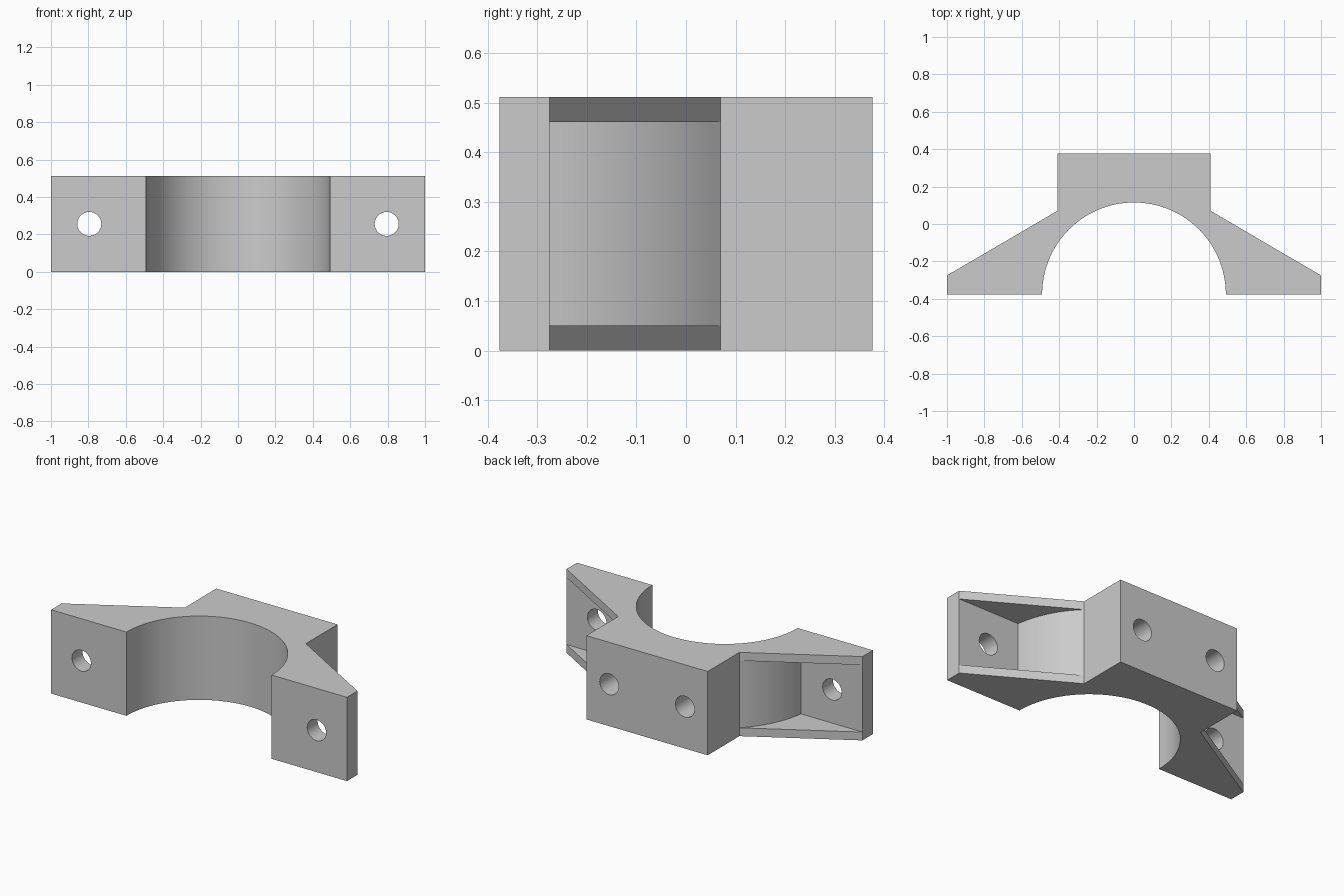
import bpy, bmesh, math
from mathutils import Matrix

if "Cube" in bpy.data.objects:
    bpy.data.objects.remove(bpy.data.objects["Cube"], do_unlink=True)

HEIGHT, RIB = 0.512, 0.051          # overall height, rib thickness
FRONT, BACK, FLANGE = -0.376, 0.376, -0.275
BLOCK, SHOULDER = 0.41, 0.07        # block half width, where ribs meet it
BORE, HOLE = 0.491, 0.064


def arc(cx, cy, r, a0, a1, n):
    return [(cx + r * math.cos(a0 + (a1 - a0) * i / n),
             cy + r * math.sin(a0 + (a1 - a0) * i / n)) for i in range(n + 1)]


def prism(name, outline, z0, z1):
    bm = bmesh.new()
    face = bm.faces.new([bm.verts.new((x, y, z0)) for x, y in outline])
    out = bmesh.ops.extrude_face_region(bm, geom=[face])
    top = [v for v in out["geom"] if isinstance(v, bmesh.types.BMVert)]
    bmesh.ops.translate(bm, verts=top, vec=(0, 0, z1 - z0))
    bmesh.ops.recalc_face_normals(bm, faces=bm.faces)
    return finish(name, bm)


def drill(name, x, y0, y1):
    bm = bmesh.new()
    bmesh.ops.create_cone(
        bm, cap_ends=True, segments=48, radius1=HOLE, radius2=HOLE, depth=y1 - y0,
        matrix=Matrix.Translation((x, (y0 + y1) / 2, HEIGHT / 2))
        @ Matrix.Rotation(math.pi / 2, 4, "X"))
    return finish(name, bm)


def finish(name, bm):
    mesh = bpy.data.meshes.new(name)
    bm.to_mesh(mesh)
    bm.free()
    obj = bpy.data.objects.new(name, mesh)
    bpy.context.collection.objects.link(obj)
    return obj


# Bracket body: half-round bore, sloped wings and a square back block
bore = arc(0, FRONT, BORE, math.pi, 0, 72)
right = [(1, FRONT), (1, FLANGE), (BLOCK, SHOULDER), (BLOCK, BACK)]
left = [(-x, y) for x, y in reversed(right)]
body = prism("clamp_bracket", bore + right + left, 0, HEIGHT)

# Pockets between the ribs, behind each flange
cy, r = -0.355, 0.59
a0 = math.atan2(SHOULDER - cy, BLOCK)
a1 = math.asin((FLANGE - cy) / r)
wall = arc(0, cy, r, a0, a1, 24)
wall[0] = (BLOCK, SHOULDER)
wall[-1] = (wall[-1][0], FLANGE)
pocket = wall + [(1.2, FLANGE), (1.2, 0.3)]

cutters = []
for side, s in (("left", 1), ("right", -1)):
    cutters.append(prism(side + "_pocket_cutter", [(s * x, y) for x, y in pocket],
                         RIB, HEIGHT - RIB))
    # Through hole in the flange, blind hole in the block
    cutters.append(drill(side + "_flange_hole_cutter", s * 0.795, FRONT - 0.1, FLANGE + 0.02))
    cutters.append(drill(side + "_block_hole_cutter", s * 0.256, BACK - 0.2, BACK + 0.1))

bpy.context.view_layer.objects.active = body
for c in cutters:
    c.hide_render = True
    mod = body.modifiers.new(c.name, "BOOLEAN")
    mod.operation, mod.solver, mod.object = "DIFFERENCE", "EXACT", c
    bpy.ops.object.modifier_apply(modifier=mod.name)
for c in cutters:
    bpy.data.objects.remove(c, do_unlink=True)

# Plain grey finish
grey = bpy.data.materials.new("light_grey")
grey.use_nodes = True
grey.diffuse_color = (0.6, 0.6, 0.6, 1)
grey.node_tree.nodes["Principled BSDF"].inputs["Base Color"].default_value = (0.6, 0.6, 0.6, 1)
body.data.materials.clear()
body.data.materials.append(grey)

bpy.ops.object.select_all(action="DESELECT")
body.select_set(True)
bpy.ops.object.shade_smooth_by_angle(angle=math.radians(25))
